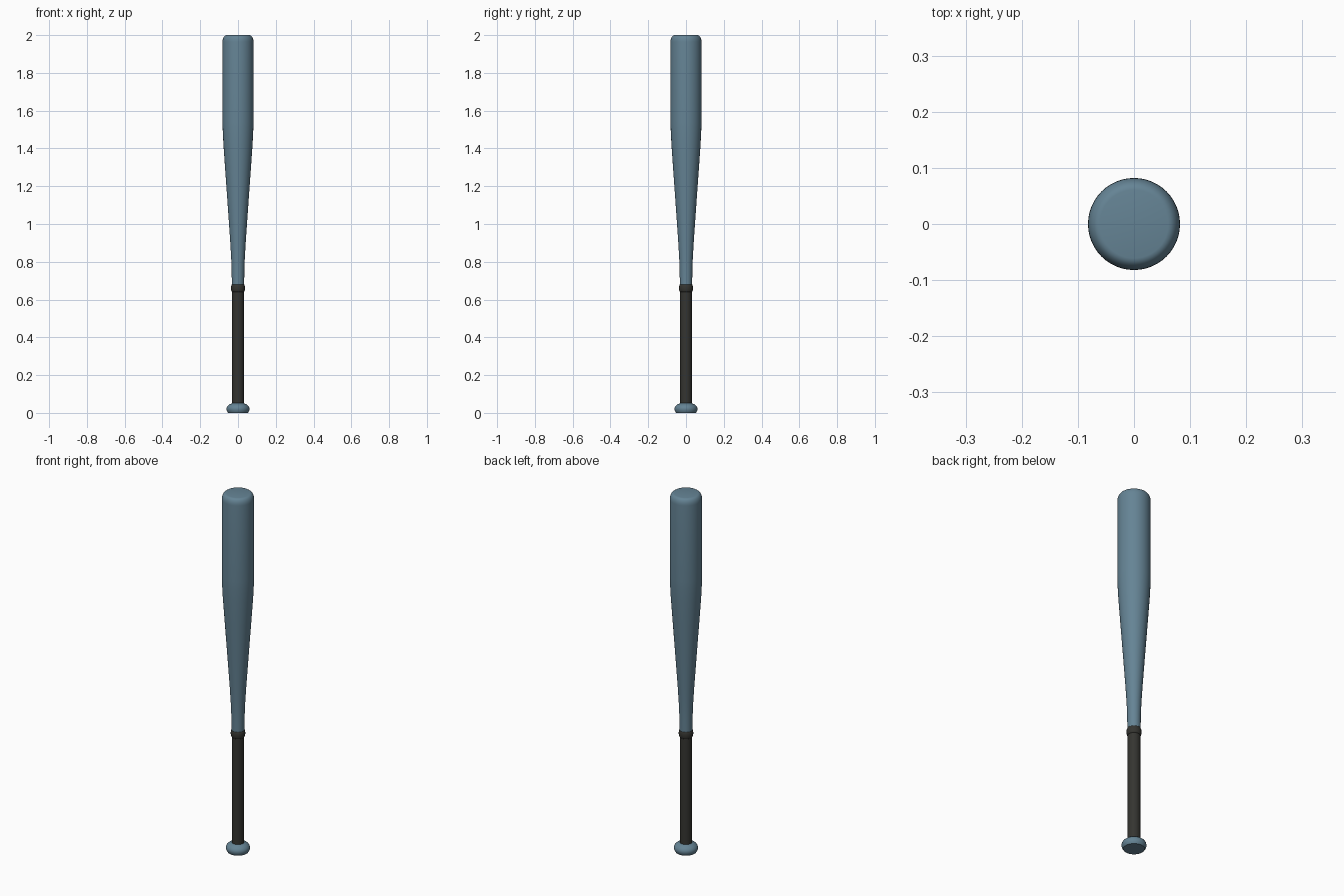
import bpy, bmesh, math

if "Cube" in bpy.data.objects:
    bpy.data.objects.remove(bpy.data.objects["Cube"])

SIDES = 48

def material(name, color):
    m = bpy.data.materials.new(name)
    m.diffuse_color = color
    m.use_nodes = True
    m.node_tree.nodes["Principled BSDF"].inputs["Base Color"].default_value = m.diffuse_color
    return m

def lathe(name, profile, mat):
    """Revolve (radius, z) points around z and cap both ends."""
    bm = bmesh.new()
    rings = []
    for r, z in profile:
        rings.append([bm.verts.new((r * math.cos(2 * math.pi * i / SIDES),
                                    r * math.sin(2 * math.pi * i / SIDES), z))
                      for i in range(SIDES)])
    for a, b in zip(rings, rings[1:]):
        for i in range(SIDES):
            j = (i + 1) % SIDES
            bm.faces.new((a[i], a[j], b[j], b[i]))
    bm.faces.new(rings[0][::-1])
    bm.faces.new(rings[-1])
    me = bpy.data.meshes.new(name)
    bm.to_mesh(me)
    bm.free()
    ob = bpy.data.objects.new(name, me)
    bpy.context.collection.objects.link(ob)
    me.materials.append(mat)
    bpy.ops.object.select_all(action='DESELECT')
    ob.select_set(True)
    bpy.context.view_layer.objects.active = ob
    bpy.ops.object.shade_smooth_by_angle(angle=math.radians(35))
    return ob

blue = material("blue_paint", (0.13, 0.23, 0.30, 1))
dark = material("grip_wrap", (0.035, 0.035, 0.03, 1))

# barrel: neck, taper, straight body, rounded end with flat top
tip = [(0.061 + 0.021 * math.cos(t), 1.965 + 0.035 * math.sin(t))
       for t in (math.radians(15 * k) for k in range(6))]
barrel = [(0.0325, 0.67), (0.0335, 0.75), (0.036, 0.82), (0.042, 0.92),
          (0.0545, 1.10), (0.068, 1.29), (0.077, 1.42), (0.081, 1.50),
          (0.082, 1.54)] + tip + [(0.061, 2.0)]
lathe("barrel", barrel, blue)

# grip: wrapped handle with a rounded collar on top
collar = [(0.031 + 0.006 * math.sin(t), 0.66 - 0.02 * math.cos(t))
          for t in (math.pi * k / 8 for k in range(9))]
lathe("grip", [(0.031, 0.035), (0.031, 0.60)] + collar, dark)

# knob: rounded disc with a flat underside
knob = [(0.053, 0.0), (0.058, 0.008), (0.0605, 0.016), (0.061, 0.023),
        (0.059, 0.031), (0.053, 0.039), (0.044, 0.046), (0.036, 0.049),
        (0.030, 0.052)]
lathe("knob", knob, blue)
